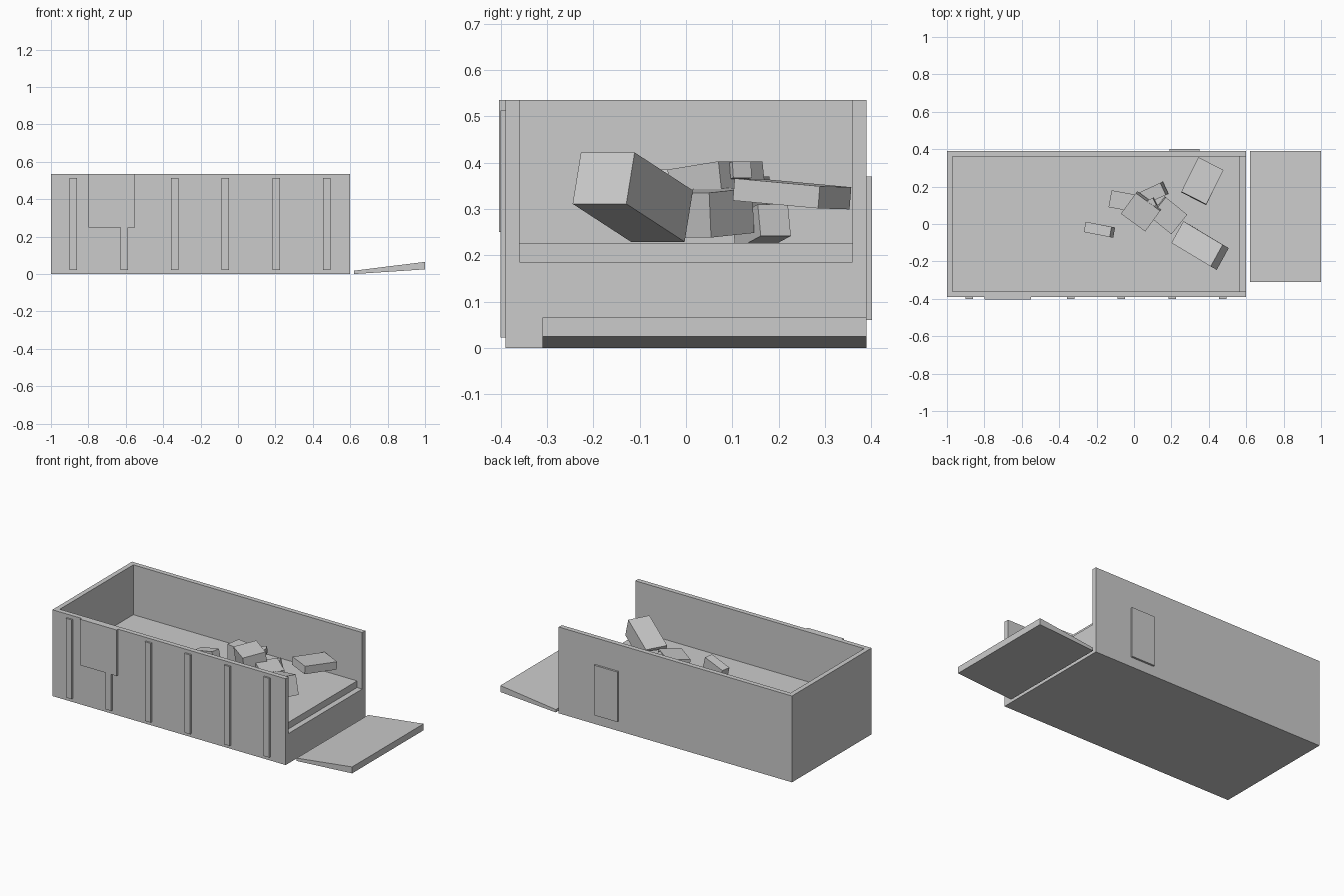
import bpy, bmesh
from mathutils import Vector

if "Cube" in bpy.data.objects:
    bpy.data.objects.remove(bpy.data.objects["Cube"], do_unlink=True)

grey = bpy.data.materials.new("plain_grey")
grey.use_nodes = True
colour = (0.6, 0.6, 0.6, 1)
grey.diffuse_color = colour
grey.node_tree.nodes["Principled BSDF"].inputs["Base Color"].default_value = colour


def finish(name, bm):
    bmesh.ops.recalc_face_normals(bm, faces=bm.faces)
    mesh = bpy.data.meshes.new(name)
    bm.to_mesh(mesh)
    bm.free()
    mesh.materials.append(grey)
    obj = bpy.data.objects.new(name, mesh)
    bpy.context.collection.objects.link(obj)
    return obj


def prism(name, points, shift):
    """Extrude a flat outline along a vector."""
    bm = bmesh.new()
    face = bm.faces.new([bm.verts.new(p) for p in points])
    ext = bmesh.ops.extrude_face_region(bm, geom=[face])
    verts = [g for g in ext["geom"] if isinstance(g, bmesh.types.BMVert)]
    bmesh.ops.translate(bm, verts=verts, vec=shift)
    return finish(name, bm)


def box(name, x, y, z):
    return prism(name, [(x[0], y[0], z[0]), (x[1], y[0], z[0]),
                        (x[1], y[1], z[0]), (x[0], y[1], z[0])],
                 (0, 0, z[1] - z[0]))


def block(name, corner, along, across, thick):
    """Tilted slab hanging below a top face given by one corner and two edges."""
    c, a, b = Vector(corner), Vector(along), Vector(across)
    down = a.cross(b).normalized() * thick
    if down.z > 0:
        down.negate()
    return prism(name, [c, c + a, c + a + b, c + b], down)


WIDE, INNER, TOP, SILL = 0.39, 0.36, 0.535, 0.185

# Open-ended trough: two side walls and a base, then the closed end
section = [(-WIDE, 0), (WIDE, 0), (WIDE, TOP), (INNER, TOP),
           (INNER, SILL), (-INNER, SILL), (-INNER, TOP), (-WIDE, TOP)]
prism("trough", [(-0.97, y, z) for y, z in section], (1.57, 0, 0))
box("end_wall", (-1, -0.97), (-WIDE, WIDE), (0, TOP))
box("raised_floor", (-0.97, 0.565), (-INNER, INNER), (SILL - 0.02, 0.226))

# Ribs and panel on the front wall, panel on the back wall
for i in range(6):
    x = -0.88 + 0.271 * i
    box(f"front_rib_{i + 1}", (x - 0.02, x + 0.02), (-0.401, -WIDE + 0.005), (0.022, 0.513))
box("front_panel", (-0.8, -0.55), (-0.404, -WIDE + 0.005), (0.25, TOP))
box("back_panel", (0.19, 0.35), (WIDE - 0.005, 0.402), (0.06, 0.37))

# Loading ramp
ramp = [(0.62, 0), (1, 0.025), (1, 0.065), (0.62, 0.018)]
prism("ramp", [(x, -0.31, z) for x, z in ramp], (0, 0.7, 0))

# Tumbled cargo blocks
block("large_tilted_block", (0.41, -0.227, 0.422), (-0.21, 0.126, -0.082), (0.064, 0.116, 0), 0.117)
block("flat_block", (0.387, 0.105, 0.366), (0.091, 0.184, -0.017), (-0.134, 0.068, -0.002), 0.048)
block("outer_small_block", (-0.12, -0.015, 0.385), (-0.138, 0.027, -0.035), (-0.01, -0.055, 0), 0.08)
block("upper_middle_block", (0.06, -0.04, 0.385), (0.08, 0.11, 0.018), (-0.13, 0.095, 0), 0.1)
block("lower_middle_block", (0.2, -0.055, 0.335), (0.085, 0.105, 0), (-0.115, 0.093, 0.01), 0.097)
block("low_small_block", (0.14, 0.22, 0.31), (-0.12, -0.055, -0.03), (0.03, -0.065, 0), 0.07)
block("rear_block", (-0.12, 0.18, 0.37), (0.14, -0.025, 0), (-0.016, -0.09, 0), 0.1)
block("narrow_block", (0.1, 0.14, 0.402), (-0.12, -0.06, -0.02), (0.02, -0.04, 0), 0.035)
